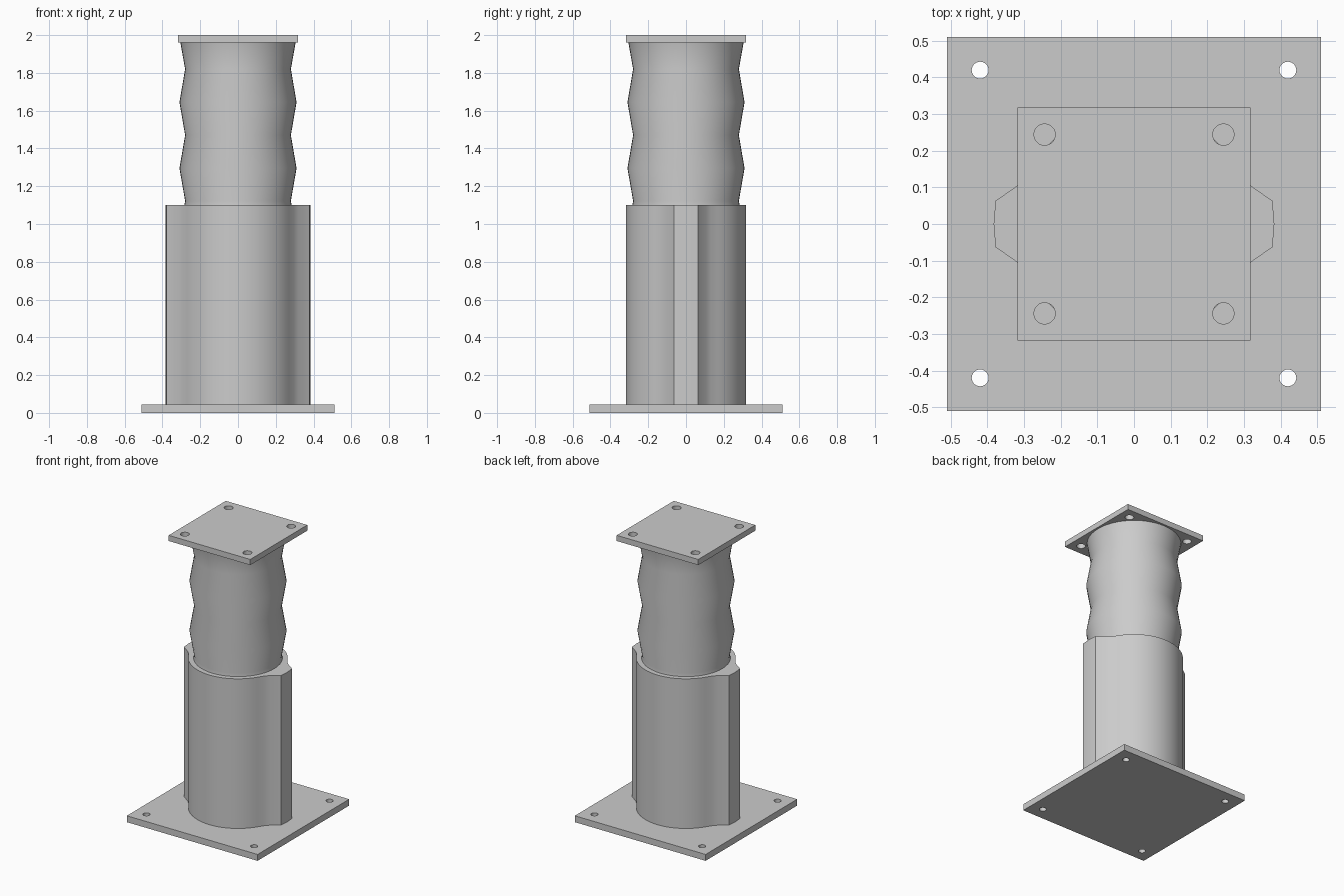
import bpy, bmesh, math
from mathutils import Matrix

cube = bpy.data.objects.get("Cube")
if cube:
    bpy.data.objects.remove(cube, do_unlink=True)

grey = bpy.data.materials.new("plain_grey")
grey.use_nodes = True
colour = (0.6, 0.6, 0.6, 1)
grey.diffuse_color = colour
grey.node_tree.nodes["Principled BSDF"].inputs["Base Color"].default_value = colour


def make_object(name, bm):
    bmesh.ops.recalc_face_normals(bm, faces=bm.faces)
    mesh = bpy.data.meshes.new(name)
    bm.to_mesh(mesh)
    bm.free()
    mesh.materials.append(grey)
    obj = bpy.data.objects.new(name, mesh)
    bpy.context.collection.objects.link(obj)
    return obj


def activate(obj):
    bpy.ops.object.select_all(action="DESELECT")
    obj.select_set(True)
    bpy.context.view_layer.objects.active = obj


def smooth(obj, degrees=35):
    activate(obj)
    bpy.ops.object.shade_smooth_by_angle(angle=math.radians(degrees))


def drilled_plate(name, half, z0, z1, hole_pos, hole_radius):
    """Square plate with one bolt hole near each corner."""
    mid, height = (z0 + z1) / 2, z1 - z0
    bm = bmesh.new()
    bmesh.ops.create_cube(bm, size=1, matrix=Matrix.Translation((0, 0, mid))
                          @ Matrix.Diagonal((2 * half, 2 * half, height, 1)))
    plate = make_object(name, bm)
    bm = bmesh.new()
    for sx in (-1, 1):
        for sy in (-1, 1):
            bmesh.ops.create_cone(
                bm, cap_ends=True, segments=24, radius1=hole_radius,
                radius2=hole_radius, depth=height * 3,
                matrix=Matrix.Translation((sx * hole_pos, sy * hole_pos, mid)))
    drill = make_object(name + "_drill", bm)
    drill.hide_render = True
    cut = plate.modifiers.new("bolt_holes", "BOOLEAN")
    cut.object = drill
    cut.solver = "EXACT"
    activate(plate)
    bpy.ops.object.modifier_apply(modifier=cut.name)
    bpy.data.objects.remove(drill, do_unlink=True)
    smooth(plate)


def loft(name, rings):
    """Join equal-length closed rings of points and cap both ends."""
    bm = bmesh.new()
    loops = [[bm.verts.new(p) for p in ring] for ring in rings]
    n = len(loops[0])
    for a, b in zip(loops, loops[1:]):
        for i in range(n):
            j = (i + 1) % n
            bm.faces.new((a[i], a[j], b[j], b[i]))
    bm.faces.new(loops[0][::-1])
    bm.faces.new(loops[-1])
    obj = make_object(name, bm)
    smooth(obj)
    return obj


# Mounting plates
drilled_plate("base_plate", 0.51, 0, 0.045, 0.42, 0.023)
drilled_plate("top_plate", 0.318, 1.96, 2.0, 0.244, 0.029)

# Outer sleeve: round body with a flared rib on each side
quarter = [(0.383, 0), (0.378, 0.063), (0.318, 0.105), (0.295, 0.13)]
for k in range(12):
    a = math.radians(32 + k * 58 / 11)
    quarter.append((0.318 * math.cos(a), 0.318 * math.sin(a)))
half = quarter + [(-x, y) for x, y in quarter[-2::-1]]
outline = half + [(x, -y) for x, y in half[-2:0:-1]]
loft("outer_sleeve", [[(x, y, z) for x, y in outline] for z in (0.045, 1.1)])

# Inner column with a bellows profile
profile = [(0.284, 1.06), (0.284, 1.1), (0.28, 1.122), (0.31, 1.295), (0.28, 1.47),
           (0.31, 1.645), (0.28, 1.82), (0.305, 1.96)]
segments = 48
loft("inner_column", [
    [(r * math.cos(math.tau * i / segments), r * math.sin(math.tau * i / segments), z)
     for i in range(segments)] for r, z in profile])
